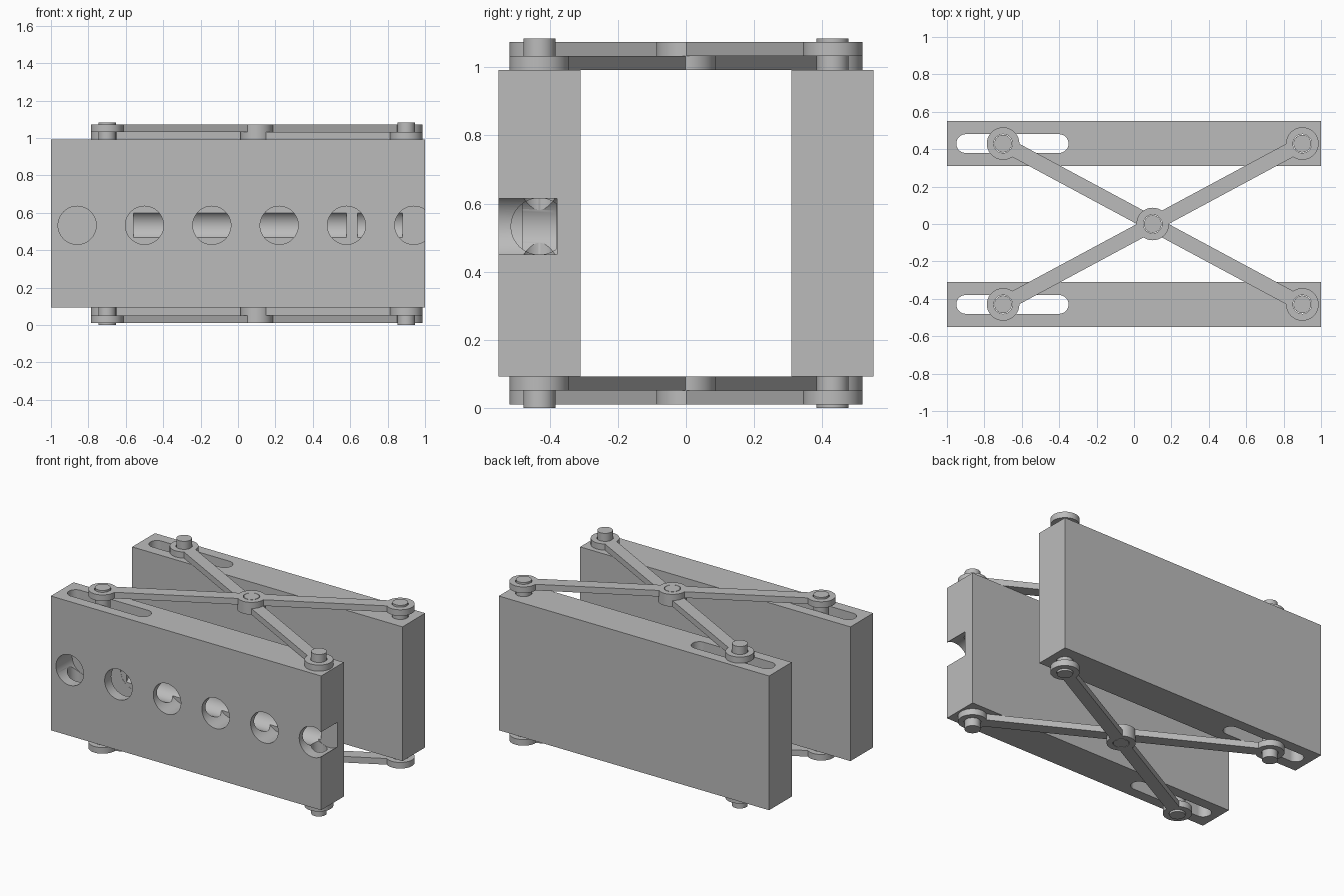
import bpy, math
from mathutils import Matrix, Vector

if "Cube" in bpy.data.objects:
    bpy.data.objects.remove(bpy.data.objects["Cube"], do_unlink=True)

grey = bpy.data.materials.new("plain grey")
grey.use_nodes = True
COLOUR = (0.5, 0.5, 0.5, 1)
grey.diffuse_color = COLOUR
grey.node_tree.nodes["Principled BSDF"].inputs["Base Color"].default_value = COLOUR

LOW, HIGH = 0.093, 0.991          # block bottom and top
MID_Z = (LOW + HIGH) / 2
PIN_Y, SLIDE_X, FIXED_X, PIVOT_X = 0.43, -0.7, 0.9, 0.1
PIN_R, BORE_R, BOSS_R = 0.047, 0.05, 0.087
LEVEL = 0.041                     # thickness of one arm


def finish(name):
    ob = bpy.context.object
    ob.name = name
    ob.data.materials.clear()
    ob.data.materials.append(grey)
    return ob


def box(name, lo, hi):
    bpy.ops.mesh.primitive_cube_add(size=1)
    ob = finish(name)
    size = Vector(hi) - Vector(lo)
    ob.data.transform(Matrix.Translation((Vector(lo) + Vector(hi)) / 2) @ Matrix.Diagonal((*size, 1)))
    return ob


def rod(name, start, end, radius):
    start, end = Vector(start), Vector(end)
    axis = end - start
    bpy.ops.mesh.primitive_cylinder_add(vertices=64, radius=radius, depth=axis.length)
    ob = finish(name)
    turn = axis.to_track_quat('Z', 'Y').to_matrix().to_4x4()
    ob.data.transform(Matrix.Translation((start + end) / 2) @ turn)
    return ob


def combine(ob, tool, operation='DIFFERENCE'):
    mod = ob.modifiers.new("combine", 'BOOLEAN')
    mod.operation, mod.solver, mod.object = operation, 'EXACT', tool
    bpy.ops.object.select_all(action='DESELECT')
    bpy.context.view_layer.objects.active = ob
    ob.select_set(True)
    bpy.ops.object.modifier_apply(modifier=mod.name)
    bpy.data.objects.remove(tool, do_unlink=True)


def smooth(ob):
    bpy.ops.object.select_all(action='DESELECT')
    bpy.context.view_layer.objects.active = ob
    ob.select_set(True)
    bpy.ops.object.shade_smooth_by_angle(angle=math.radians(30))


# Side blocks, each with a sliding slot and a bore for the fixed pins
def block(name, side):
    y = side * PIN_Y
    ob = box(name, (-1, y - 0.12, LOW), (1, y + 0.12, HIGH))
    slot = box("slot_cutter", (-0.9, y - BORE_R, -0.5), (-0.4, y + BORE_R, 2))
    for x in (-0.9, -0.4):
        combine(slot, rod("slot_end", (x, y, -0.5), (x, y, 2), BORE_R), 'UNION')
    combine(ob, slot)
    combine(ob, rod("bore_cutter", (FIXED_X, y, -0.5), (FIXED_X, y, 2), BORE_R))
    return ob


back_block = block("back_block", 1)
front_block = block("front_block", -1)

# Row of blind holes in the front, linked by tunnels along the block
HOLE_Z = 0.533
for a, b in ((-0.56, 0.58), (0.64, 0.88)):
    combine(front_block, rod("tunnel_cutter", (a, -PIN_Y, HOLE_Z), (b, -PIN_Y, HOLE_Z), 0.083))
for i in range(6):
    x = -0.86 + 0.36 * i
    combine(front_block, rod("hole_cutter", (x, -0.8, HOLE_Z), (x, -0.379, HOLE_Z), 0.102))
for ob in (back_block, front_block):
    smooth(ob)


# Crossed arms with bosses at both ends and the middle
def arm(name, side, z0, flip):
    z1 = z0 + LEVEL
    ends = [(SLIDE_X, side * PIN_Y), (PIVOT_X, 0), (FIXED_X, -side * PIN_Y)]
    angle = math.atan2(-2 * side * PIN_Y, FIXED_X - SLIDE_X)
    half = math.hypot(FIXED_X - SLIDE_X, 2 * PIN_Y) / 2
    ob = box(name, (-half, -0.04, z0), (half, 0.04, z1))
    ob.data.transform(Matrix.Translation((PIVOT_X, 0, 0)) @ Matrix.Rotation(angle, 4, 'Z'))
    for x, y in ends:
        combine(ob, rod("boss", (x, y, z0), (x, y, z1), BOSS_R), 'UNION')
    for x, y in ends:
        combine(ob, rod("eye_cutter", (x, y, z0 - 0.1), (x, y, z1 + 0.1), BORE_R))
    place(ob, flip)


def place(ob, flip):
    if flip:
        ob.data.transform(Matrix.Translation((0, 0, 2 * MID_Z)) @ Matrix.Diagonal((1, 1, -1, 1)))
        ob.data.flip_normals()
    smooth(ob)


for flip, level in ((False, "top"), (True, "bottom")):
    arm(level + "_inner_arm", 1, HIGH, flip)
    arm(level + "_outer_arm", -1, HIGH + LEVEL, flip)
    place(rod(level + "_pivot_pin", (PIVOT_X, 0, HIGH), (PIVOT_X, 0, HIGH + 2 * LEVEL), PIN_R), flip)
    for x, kind in ((SLIDE_X, "sliding"), (FIXED_X, "fixed")):
        for y, side in ((PIN_Y, "back"), (-PIN_Y, "front")):
            pin = rod(f"{level}_{side}_{kind}_pin", (x, y, HIGH - 0.25), (x, y, HIGH + 0.093), PIN_R)
            place(pin, flip)
